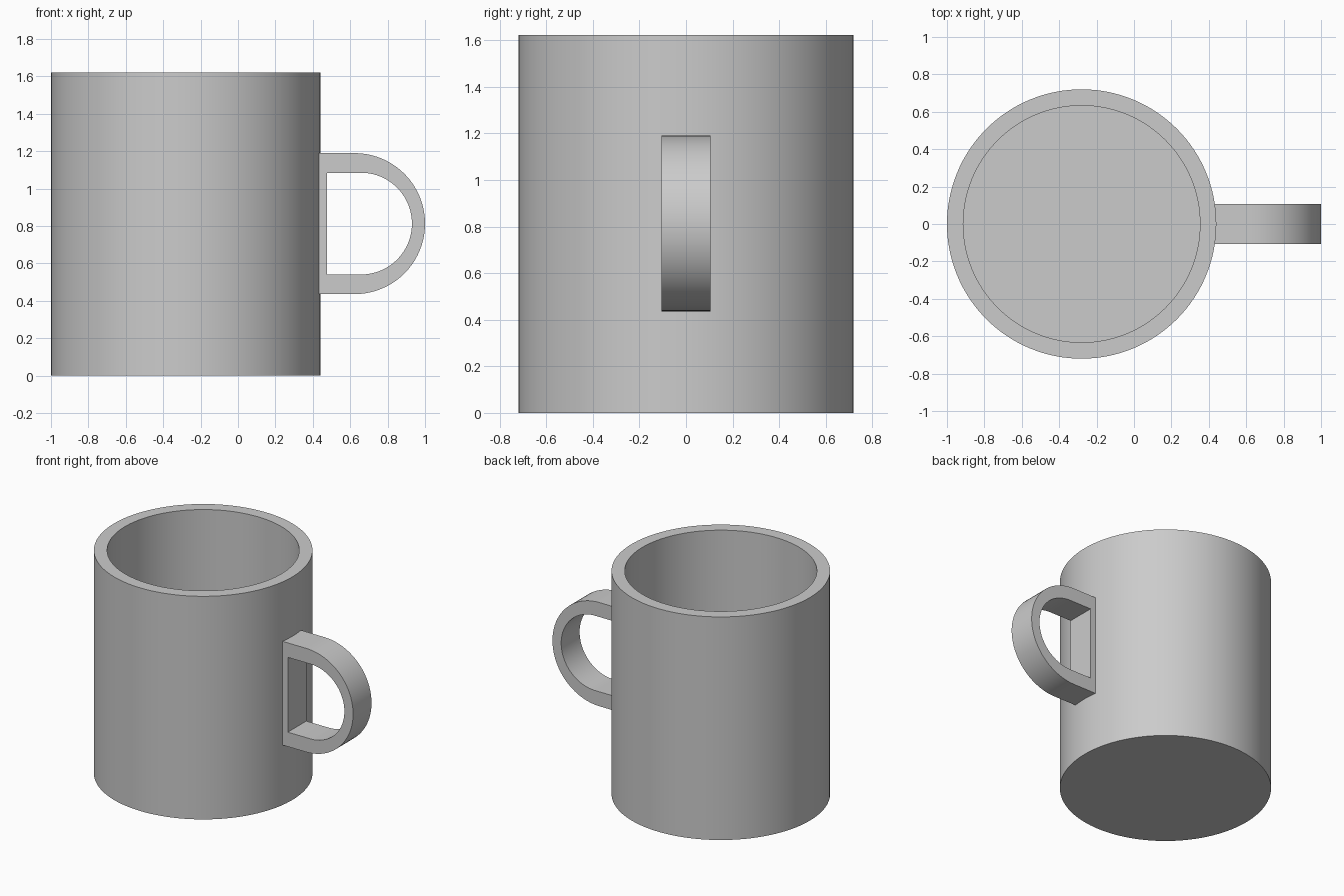
import bpy, bmesh, math

cube = bpy.data.objects.get("Cube")
if cube:
    bpy.data.objects.remove(cube, do_unlink=True)

grey = bpy.data.materials.new("light_grey")
grey.use_nodes = True
colour = (0.6, 0.6, 0.6, 1)
grey.diffuse_color = colour
grey.node_tree.nodes["Principled BSDF"].inputs["Base Color"].default_value = colour


def finish(bm, name, x=0.0):
    """Turn a bmesh into a smooth shaded grey object."""
    bmesh.ops.recalc_face_normals(bm, faces=bm.faces)
    mesh = bpy.data.meshes.new(name)
    bm.to_mesh(mesh)
    bm.free()
    mesh.materials.append(grey)
    obj = bpy.data.objects.new(name, mesh)
    obj.location.x = x
    bpy.context.collection.objects.link(obj)
    bpy.ops.object.select_all(action='DESELECT')
    obj.select_set(True)
    bpy.context.view_layer.objects.active = obj
    bpy.ops.object.shade_smooth_by_angle(angle=math.radians(30))
    return obj


# Mug body: outer wall, rim, inner wall and floor turned around the axis
RADIUS, INNER, HEIGHT, FLOOR = 0.72, 0.633, 1.622, 0.09
bm = bmesh.new()
profile = [(0, 0), (RADIUS, 0), (RADIUS, HEIGHT), (INNER, HEIGHT), (INNER, FLOOR), (0, FLOOR)]
verts = [bm.verts.new((r, 0, z)) for r, z in profile]
edges = [bm.edges.new(pair) for pair in zip(verts, verts[1:])]
bmesh.ops.spin(bm, geom=verts + edges, cent=(0, 0, 0), axis=(0, 0, 1),
               angle=math.tau, steps=128, use_duplicate=False)
bmesh.ops.remove_doubles(bm, verts=bm.verts, dist=0.0001)
finish(bm, "mug_body", -0.28)


# Handle: a D-shaped ring with a rounded outer end
def d_loop(bm, left, centre, radius, y, mid=0.813, steps=40):
    points = [(left, mid - radius)]
    for i in range(steps + 1):
        a = math.pi * (i / steps - 0.5)
        points.append((centre + radius * math.cos(a), mid + radius * math.sin(a)))
    points.append((left, mid + radius))
    return [bm.verts.new((x, y, z)) for x, z in points]


bm = bmesh.new()
rings = []
for y in (-0.106, 0.106):
    rings.append((d_loop(bm, 0.42, 0.623, 0.377, y), d_loop(bm, 0.475, 0.658, 0.272, y)))
(front_out, front_in), (back_out, back_in) = rings
for a, b in ((front_out, front_in), (front_in, back_in),
             (back_in, back_out), (back_out, front_out)):
    for i in range(len(a)):
        j = (i + 1) % len(a)
        bm.faces.new((a[i], a[j], b[j], b[i]))
finish(bm, "handle")
